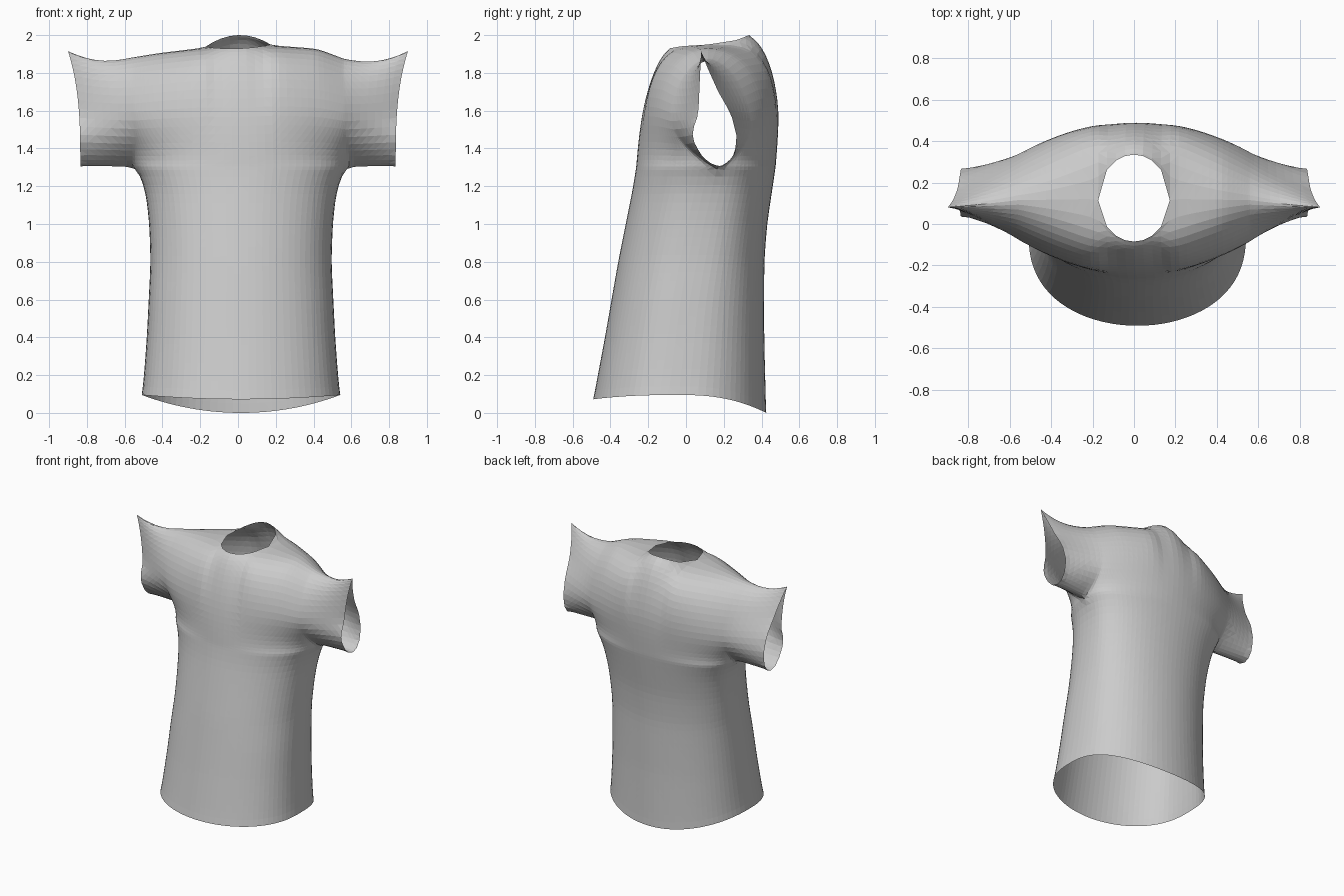
import bpy, bmesh, math
from mathutils import Vector

old = bpy.data.objects.get("Cube")
if old:
    bpy.data.objects.remove(old, do_unlink=True)

COLS, LOW, HIGH, SLEEVE = 40, 26, 20, 7
ARMPIT, HALF = 1.3, 0.56
NECK = HALF * math.sin(0.1 * math.pi)


def interp(t, pts):
    """Piecewise linear lookup through (t, value) points."""
    for (a, va), (b, vb) in zip(pts, pts[1:]):
        if t <= b:
            return va + (vb - va) * max(0, t - a) / (b - a)
    return pts[-1][1]


# Profiles by height: half width, side seam depth, centre front and centre back
WIDTH = [(0, 0.535), (0.2, 0.515), (0.4, 0.5), (0.8, 0.48), (1.0, 0.487), (1.15, 0.503), (1.27, 0.535), (1.3, HALF)]
SEAM = [(0, -0.05), (0.6, 0.02), (1.0, 0.1), (1.3, 0.17)]
MID = {
    "front": [(0, -0.505), (0.4, -0.43), (0.8, -0.36), (1.2, -0.28), (1.3, -0.265), (1.6, -0.24), (2, -0.2)],
    "back": [(0, 0.425), (0.4, 0.415), (0.8, 0.415), (1.0, 0.43), (1.3, 0.475), (1.6, 0.5), (2, 0.5)],
}
ARMHOLE = {"front": (-0.1, 0.5), "back": (0.355, 0.4)}
HEM = {"front": 0.072, "back": 0.0}
SHOULDER = [(-HALF, 1.885), (-0.42, 1.908), (-NECK, 1.938), (NECK, 1.95), (0.42, 1.932), (HALF, 1.878)]
# Cuff opening outline by fraction of its height
CUFF = {
    "front": [(0, 0.18), (0.02, 0.13), (0.1, 0.08), (0.2, 0.045), (0.3, 0.032), (0.45, 0.065), (1, 0.08)],
    "back": [(0, 0.18), (0.02, 0.22), (0.1, 0.255), (0.25, 0.27), (0.45, 0.24), (0.65, 0.17), (0.87, 0.11), (1, 0.08)],
}


def lower(side, s, t):
    """Body below the armpits: s runs across, t from hem to armpit."""
    c = math.cos(s * math.pi / 2)
    hem = 0.095 + (HEM[side] - 0.095) * c * c
    z = hem + (ARMPIT - hem) * t
    seam = interp(z, SEAM)
    y = seam + (interp(z, MID[side]) - seam) * abs(c) ** 0.8
    return Vector((0.016 + interp(z, WIDTH) * math.sin(s * math.pi / 2), y, z))


def top_edge(side, x):
    """Shoulder seam, or neckline in the middle."""
    z = interp(x, SHOULDER)
    if abs(x) >= NECK - 1e-4:
        return 0.115, z
    k = 1 - (x / NECK) ** 2
    if side == "front":
        return 0.125 - 0.21 * math.sqrt(k), z - 0.015 * k
    return 0.125 + 0.21 * math.sqrt(k), z + 0.056 * k


def height(r):
    return (1 - math.cos(math.pi * r)) / 2


def upper(side, s, r):
    """Chest and upper back, from armpit to shoulder seam."""
    v = height(r)
    c = max(0, math.cos(s * math.pi / 2))
    x = HALF * math.sin(s * math.pi / 2)
    depth, reach = ARMHOLE[side]
    opening = math.sin(min(1, v / reach) * math.pi / 2) ** 0.8
    edge = 0.17 + (depth - 0.17) * opening
    yt, zt = top_edge(side, x)
    z = ARMPIT + (zt - ARMPIT) * v
    y = edge + (interp(z, MID[side]) - edge) * c ** (0.8 + 1.2 * opening)
    # Shoulder is squarer beside the neck and rounder elsewhere
    square = 0
    if abs(x) >= NECK - 1e-4:
        square = 1 - (abs(x) - NECK) / (HALF - NECK)
    y = yt + (y - yt) * max(0, 1 - v ** (3 + 2 * square)) ** (0.6 - 0.3 * square)
    return Vector((x + 0.016 * (1 - v), y, z))


def sleeve(side, sign, q, r):
    """Short sleeve from armhole (q = 0) to cuff (q = 1)."""
    v = height(r)
    start = upper(side, sign, r)
    cuff = Vector((sign * (0.835 + 0.065 * v ** 3), interp(v, CUFF[side]), 1.305 + 0.61 * v))
    p = start.lerp(cuff, q)
    p.y = start.y + (cuff.y - start.y) * q ** 0.85
    p.z -= 0.035 * math.sin(math.pi * q) * v ** 3
    return p


bm = bmesh.new()


def sheet(fn, nu, nv):
    """Grid of quads over the unit square."""
    rows = [[bm.verts.new(fn(i / nu, j / nv)) for i in range(nu + 1)] for j in range(nv + 1)]
    for a, b in zip(rows, rows[1:]):
        for i in range(nu):
            bm.faces.new((a[i], a[i + 1], b[i + 1], b[i]))


# Front and back panels, then both sleeves
for side in ("front", "back"):
    sheet(lambda u, t: lower(side, 2 * u - 1, t), COLS, LOW)
    sheet(lambda u, t: upper(side, 2 * u - 1, t), COLS, HIGH)
    for sign in (-1, 1):
        sheet(lambda q, r: sleeve(side, sign, q, r), SLEEVE, HIGH)

# Weld the seams, then relax the cloth between its open edges
bmesh.ops.remove_doubles(bm, verts=bm.verts, dist=0.0015)
inner = [v for v in bm.verts if not v.is_boundary]
for _ in range(4):
    bmesh.ops.smooth_vert(bm, verts=inner, factor=0.5, use_axis_x=True, use_axis_y=True, use_axis_z=True)
bmesh.ops.triangulate(bm, faces=bm.faces)
bmesh.ops.recalc_face_normals(bm, faces=bm.faces)

mesh = bpy.data.meshes.new("shirt")
bm.to_mesh(mesh)
bm.free()
shirt = bpy.data.objects.new("shirt", mesh)
bpy.context.collection.objects.link(shirt)

# Plain grey cloth
cloth = bpy.data.materials.new("grey_cloth")
cloth.use_nodes = True
cloth.diffuse_color = (0.6, 0.6, 0.6, 1)
cloth.node_tree.nodes["Principled BSDF"].inputs["Base Color"].default_value = (0.6, 0.6, 0.6, 1)
mesh.materials.append(cloth)
